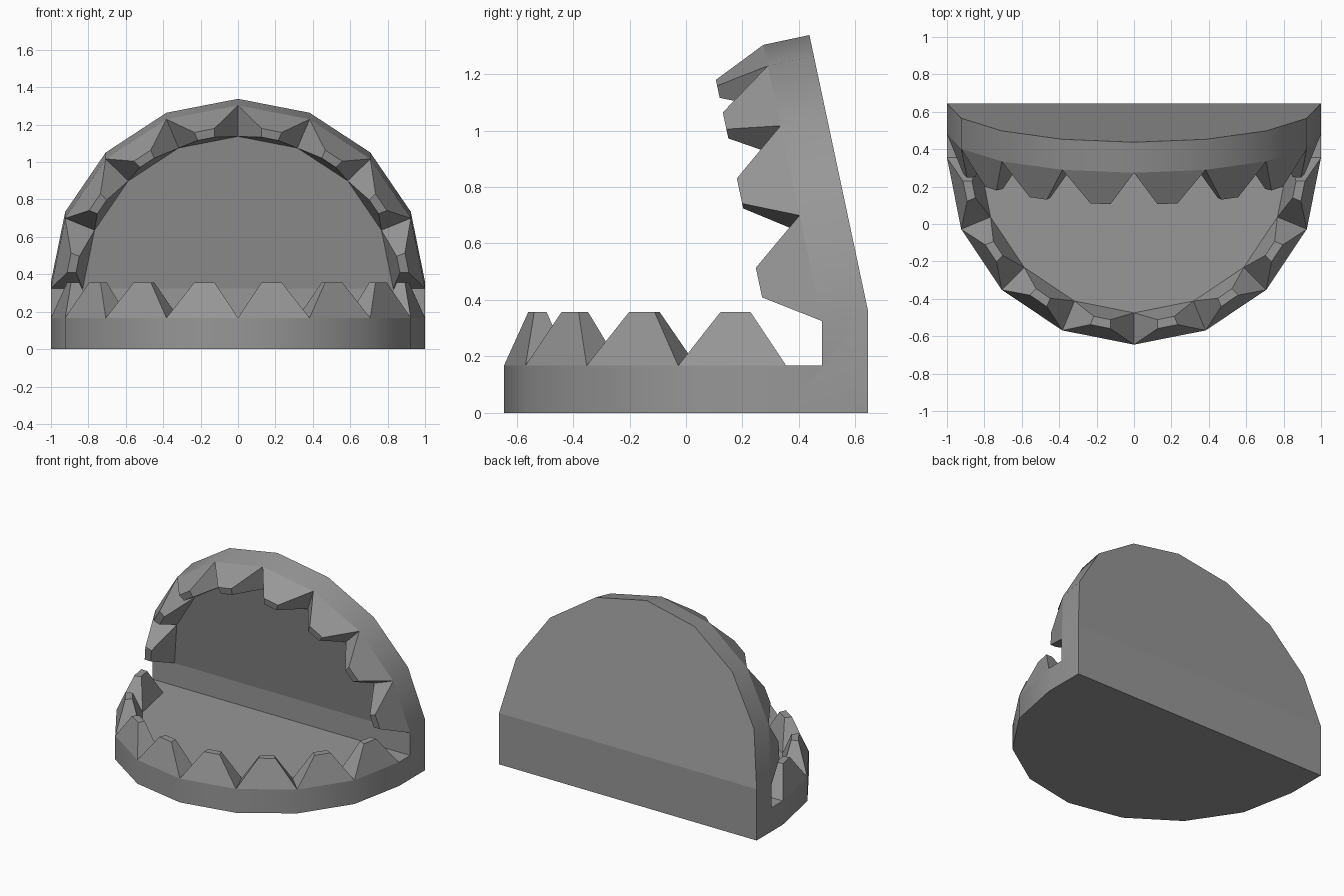
import bpy, bmesh
from math import sin, cos, pi, radians
from mathutils import Vector

if "Cube" in bpy.data.objects:
    bpy.data.objects.remove(bpy.data.objects["Cube"])

PLATE, TIP, INNER, TAPER = 0.167, 0.357, 0.83, 0.28
TILT = radians(12)
bm = bmesh.new()


def face(points, smooth=False):
    bm.faces.new([bm.verts.new(p) for p in points]).smooth = smooth


def build_jaw(place):
    """Half-disc plate with eight tapered teeth; place maps (side, out, up) to the scene."""
    def ring(r, h):
        return [Vector((r * cos(k * pi / 8), r * sin(k * pi / 8), h)) for k in range(9)]

    def put(points, smooth=False):
        face([place(*p) for p in points], smooth)

    bottom, outer, inner = ring(1, 0), ring(1, PLATE), ring(INNER, PLATE)
    put(bottom)
    put(inner)
    for k in range(8):
        # smooth rim wall
        put([bottom[k], bottom[k + 1], outer[k + 1], outer[k]], True)
        # flat-faced tooth
        base = [outer[k], outer[k + 1], inner[k + 1], inner[k]]
        mid = sum(base, Vector()) / 4
        tip = [mid + (p - mid) * TAPER + Vector((0, 0, TIP - PLATE)) for p in base]
        put(tip)
        for i in range(4):
            j = (i + 1) % 4
            put([base[i], base[j], tip[j], tip[i]])


# lower jaw lies flat, upper jaw leans forward from the hinge
HINGE_Y, HINGE_Z, START_Y = 0.645, 0.36, 0.355


def lower(s, o, u):
    return (s, START_Y - o, u)


def upper(s, o, u):
    return (s, HINGE_Y - o * sin(TILT) - u * cos(TILT),
            HINGE_Z + o * cos(TILT) - u * sin(TILT))


build_jaw(lower)
build_jaw(upper)

# hinge block: profile joined to both jaws (open where they meet)
profile = [lower(1, 0, PLATE), (1, upper(1, 0, PLATE)[1], PLATE), upper(1, 0, PLATE),
           upper(1, 0, 0), (1, HINGE_Y, 0), lower(1, 0, 0)]
for s in (1, -1):
    face([(s, y, z) for _, y, z in profile], True)
for i in (0, 1, 3, 4):
    (_, y0, z0), (_, y1, z1) = profile[i], profile[i + 1]
    face([(1, y0, z0), (1, y1, z1), (-1, y1, z1), (-1, y0, z0)])

bmesh.ops.remove_doubles(bm, verts=bm.verts, dist=0.0005)
bmesh.ops.recalc_face_normals(bm, faces=bm.faces)
mesh = bpy.data.meshes.new("toothed_jaws")
bm.to_mesh(mesh)
bm.free()
jaws = bpy.data.objects.new("toothed_jaws", mesh)
bpy.context.collection.objects.link(jaws)

# darker grey
grey = bpy.data.materials.new("dark_grey")
grey.diffuse_color = (0.31, 0.31, 0.31, 1)
grey.use_nodes = True
grey.node_tree.nodes["Principled BSDF"].inputs["Base Color"].default_value = grey.diffuse_color
mesh.materials.append(grey)
